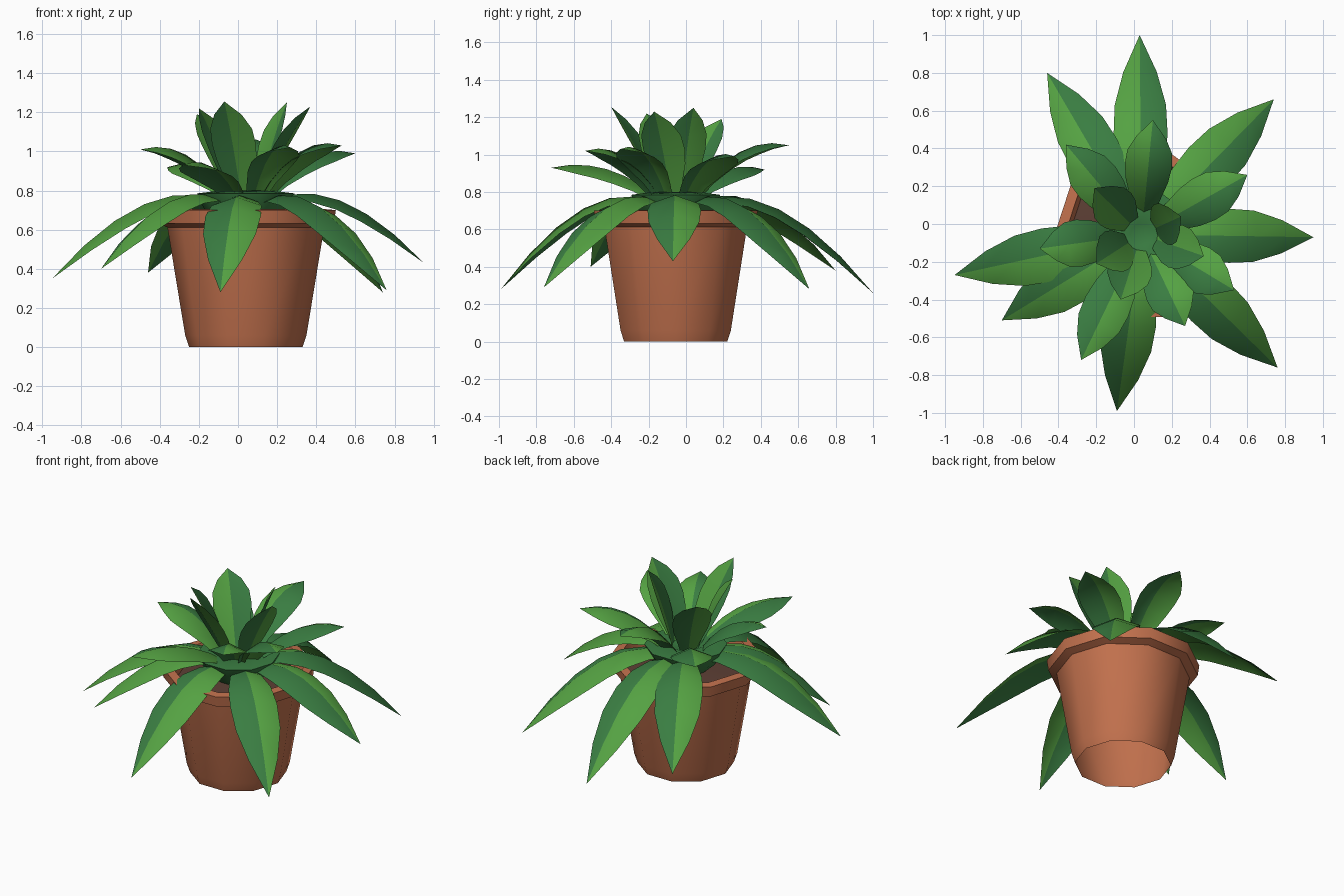
import bpy
import math
from mathutils import Vector

cube = bpy.data.objects.get("Cube")
if cube:
    bpy.data.objects.remove(cube, do_unlink=True)

CENTRE = Vector((0.04, -0.055, 0))
UP = Vector((0, 0, 1))


def material(name, colour):
    mat = bpy.data.materials.new(name)
    mat.use_nodes = True
    mat.diffuse_color = (*colour, 1)
    mat.node_tree.nodes["Principled BSDF"].inputs["Base Color"].default_value = (*colour, 1)
    return mat


LIGHT = material("light green", (0.09, 0.36, 0.055))
DEEP = material("deep green", (0.042, 0.205, 0.054))
CLAY = material("terracotta", (0.54, 0.165, 0.075))
SOIL = material("soil brown", (0.11, 0.05, 0.035))


def make_object(name, verts, faces, mats, angle=40):
    mesh = bpy.data.meshes.new(name)
    mesh.from_pydata(verts, [], faces)
    for mat in mats:
        mesh.materials.append(mat)
    obj = bpy.data.objects.new(name, mesh)
    bpy.context.collection.objects.link(obj)
    bpy.ops.object.select_all(action="DESELECT")
    obj.select_set(True)
    bpy.context.view_layer.objects.active = obj
    bpy.ops.object.shade_smooth_by_angle(angle=math.radians(angle))
    return obj


def lathe(name, profile, mat, sides=10, cap_end=False):
    """Revolve (radius, height) points around the pot axis."""
    verts, faces = [], []
    for r, z in profile:
        for i in range(sides):
            a = math.tau * i / sides
            verts.append(CENTRE + Vector((r * math.cos(a), r * math.sin(a), z)))
    for j in range(len(profile) - 1):
        for i in range(sides):
            k = (i + 1) % sides
            faces.append((j * sides + i, j * sides + k,
                          (j + 1) * sides + k, (j + 1) * sides + i))
    if cap_end:
        faces.append(tuple(range(len(verts) - sides, len(verts))))
    return make_object(name, verts, faces, [mat])


# Relative half width along a leaf, from base to tip
OUTLINE = (0.4, 0.66, 0.9, 1.0, 0.95, 0.62, 0.0)


def leaf(name, tip, base, bend, half_width, fold):
    """Arched two-tone blade; bend is the control point (share of reach, height)."""
    tip = Vector(tip)
    out = tip - CENTRE
    out.z = 0
    reach = out.length
    out.normalize()
    side = UP.cross(out)
    a, b, c = Vector(base), Vector((bend[0] * reach, bend[1])), Vector((reach, tip.z))
    verts, faces = [], []
    steps = len(OUTLINE) - 1
    for i, share in enumerate(OUTLINE):
        t = i / steps
        p = a * (1 - t) ** 2 + b * 2 * t * (1 - t) + c * t * t
        tan = ((b - a) * (1 - t) + (c - b) * t).normalized()
        normal = UP * tan.x - out * tan.y
        mid = CENTRE + out * p.x + UP * p.y
        drop = normal * fold * share
        verts += [mid + side * half_width * share - drop, mid,
                  mid - side * half_width * share - drop]
    for i in range(steps):
        n = 3 * i
        if i < steps - 1:
            faces += [(n + 1, n + 4, n + 3, n), (n + 2, n + 5, n + 4, n + 1)]
        else:
            faces += [(n + 1, n + 4, n), (n + 2, n + 4, n + 1)]
    obj = make_object(name, verts, faces, [LIGHT, DEEP], 90)
    for face in obj.data.polygons:
        face.material_index = face.index % 2
    return obj


# Pot body with open foot, overhanging rim and soil
lathe("pot_body", [(0.29, 0), (0.31, 0.06), (0.402, 0.62)], CLAY)
lathe("pot_rim", [(0.40, 0.612), (0.45, 0.632), (0.46, 0.70),
                  (0.405, 0.705), (0.38, 0.60)], CLAY)
lathe("soil", [(0.385, 0.61), (0.15, 0.63)], SOIL, cap_end=True)

# Fused leaf bases
lathe("plant_core", [(0.11, 0.61), (0.21, 0.70), (0.25, 0.785),
                     (0.13, 0.80), (0.06, 0.77)], DEEP, cap_end=True)

# Drooping outer leaves
outer_tips = [(-0.95, -0.27, 0.35), (-0.70, -0.51, 0.40), (-0.46, 0.80, 0.38),
              (-0.09, -0.99, 0.28), (0.76, -0.76, 0.29), (0.95, -0.07, 0.43),
              (0.74, 0.66, 0.28), (0.03, 1.0, 0.26)]
for i, tip in enumerate(outer_tips):
    leaf(f"outer_leaf_{i + 1}", tip, (0.10, 0.74), (0.5, 0.915), 0.143, 0.05)

# Arching middle leaves
middle_tips = [(-0.50, -0.13, 1.01), (-0.28, -0.72, 0.93), (-0.36, 0.42, 0.92),
               (0.10, 0.55, 1.05), (0.60, 0.26, 0.99), (0.53, -0.35, 1.03),
               (0.27, -0.54, 1.02)]
for i, tip in enumerate(middle_tips):
    leaf(f"middle_leaf_{i + 1}", tip, (0.09, 0.76), (0.55, tip[2] + 0.07), 0.125, 0.05)

# Upright inner leaves
inner_tips = [(-0.21, 0.19, 1.19), (-0.20, -0.21, 1.22), (-0.07, -0.40, 1.255),
              (0.37, -0.17, 1.23), (0.25, 0.04, 1.25)]
for i, tip in enumerate(inner_tips):
    leaf(f"inner_leaf_{i + 1}", tip, (0.08, 0.77), (0.58, 1.04), 0.118, -0.02)
